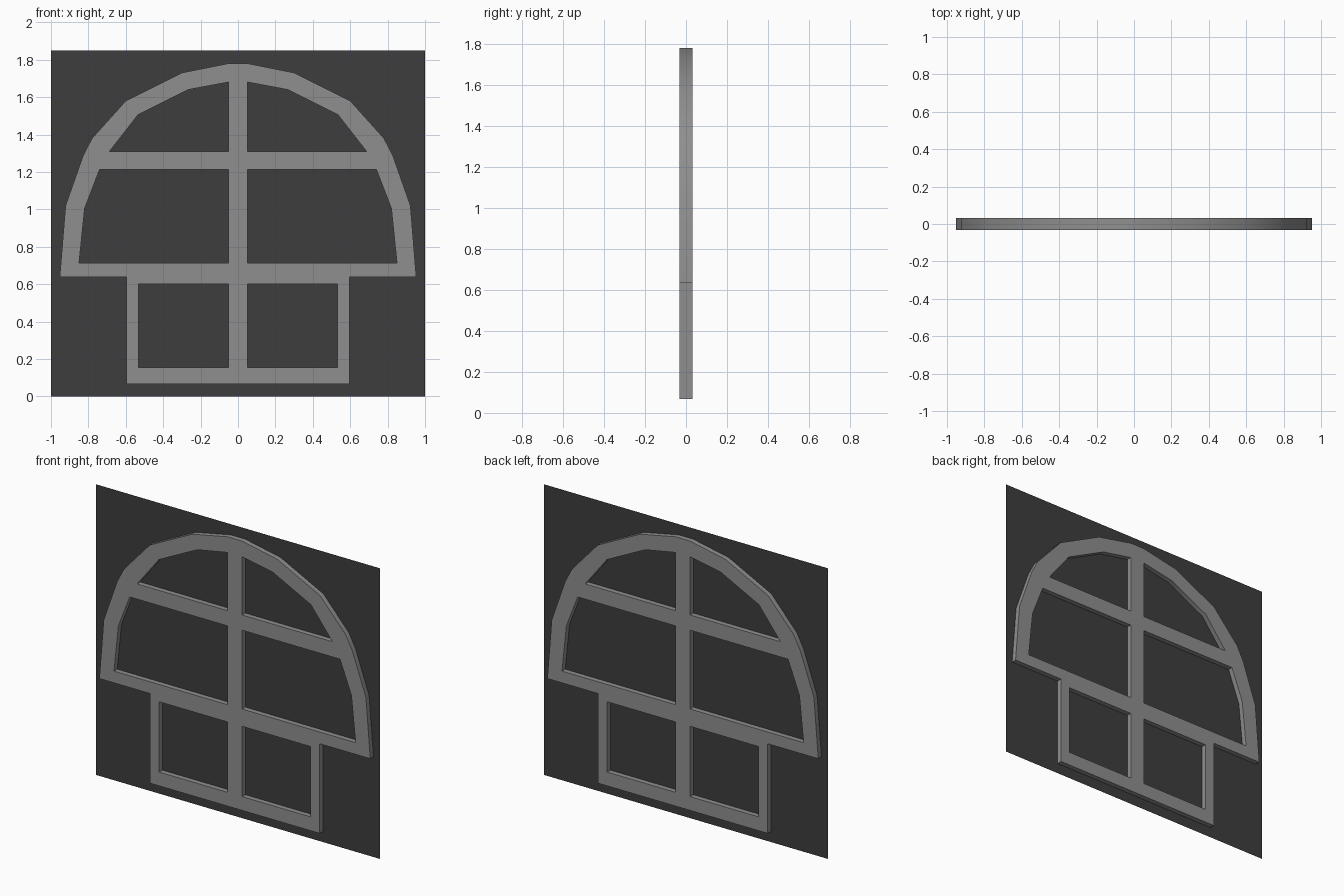
import bpy, bmesh, math
from mathutils import Matrix

if "Cube" in bpy.data.objects:
    bpy.data.objects.remove(bpy.data.objects["Cube"])

HALF_DEPTH = 0.032


def mirror(pts):
    return [(-x, z) for x, z in reversed(pts)]


def colour(obj, name, grey):
    mat = bpy.data.materials.new(name)
    mat.diffuse_color = (grey, grey, grey, 1)
    mat.use_nodes = True
    mat.node_tree.nodes["Principled BSDF"].inputs["Base Color"].default_value = mat.diffuse_color
    obj.data.materials.clear()
    obj.data.materials.append(mat)


# Right half of the outer outline, bottom to top
outer = [(0.597, 0.067), (0.597, 0.637), (0.953, 0.637), (0.922, 1.02), (0.827, 1.29),
         (0.78, 1.38), (0.6, 1.58), (0.3, 1.73), (0.05, 1.78)]

# Right-hand openings between the bars
openings = [
    [(0.052, 0.155), (0.532, 0.155), (0.532, 0.602), (0.052, 0.602)],
    [(0.052, 0.712), (0.85, 0.712), (0.82, 1.005), (0.74, 1.213), (0.052, 1.213)],
    [(0.052, 1.31), (0.687, 1.31), (0.535, 1.505), (0.265, 1.64), (0.052, 1.68)],
]
loops = [outer + mirror(outer)] + openings + [mirror(o) for o in openings]

# Window frame: filled outline with holes, extruded both ways
curve = bpy.data.curves.new("window_frame", 'CURVE')
curve.dimensions = '2D'
curve.fill_mode = 'BOTH'
curve.extrude = HALF_DEPTH
for loop in loops:
    sp = curve.splines.new('POLY')
    sp.points.add(len(loop) - 1)
    for p, (x, z) in zip(sp.points, loop):
        p.co = (x, z, 0, 1)
    sp.use_cyclic_u = True
    sp.use_smooth = False
temp = bpy.data.objects.new("frame_outline", curve)
bpy.context.collection.objects.link(temp)
deps = bpy.context.evaluated_depsgraph_get()
mesh = bpy.data.meshes.new_from_object(temp.evaluated_get(deps))
bpy.data.objects.remove(temp)

bm = bmesh.new()
bm.from_mesh(mesh)
bmesh.ops.remove_doubles(bm, verts=bm.verts, dist=1e-4)
bm.transform(Matrix.Rotation(math.radians(90), 4, 'X'))
bmesh.ops.recalc_face_normals(bm, faces=bm.faces)
bm.to_mesh(mesh)
bm.free()
frame = bpy.data.objects.new("window_frame", mesh)
bpy.context.collection.objects.link(frame)
colour(frame, "frame_grey", 0.275)

# Soft shading around the arch, sharp corners elsewhere
bpy.ops.object.select_all(action='DESELECT')
frame.select_set(True)
bpy.context.view_layer.objects.active = frame
bpy.ops.object.shade_smooth_by_angle(angle=math.radians(30))

# Dark pane: a single flat sheet through the middle of the frame
bpy.ops.mesh.primitive_plane_add(size=1, location=(0, 0, 0.924),
                                 rotation=(math.radians(90), 0, 0))
pane = bpy.context.object
pane.name = "pane"
pane.scale = (2, 1.848, 1)
colour(pane, "dark_pane", 0.047)
